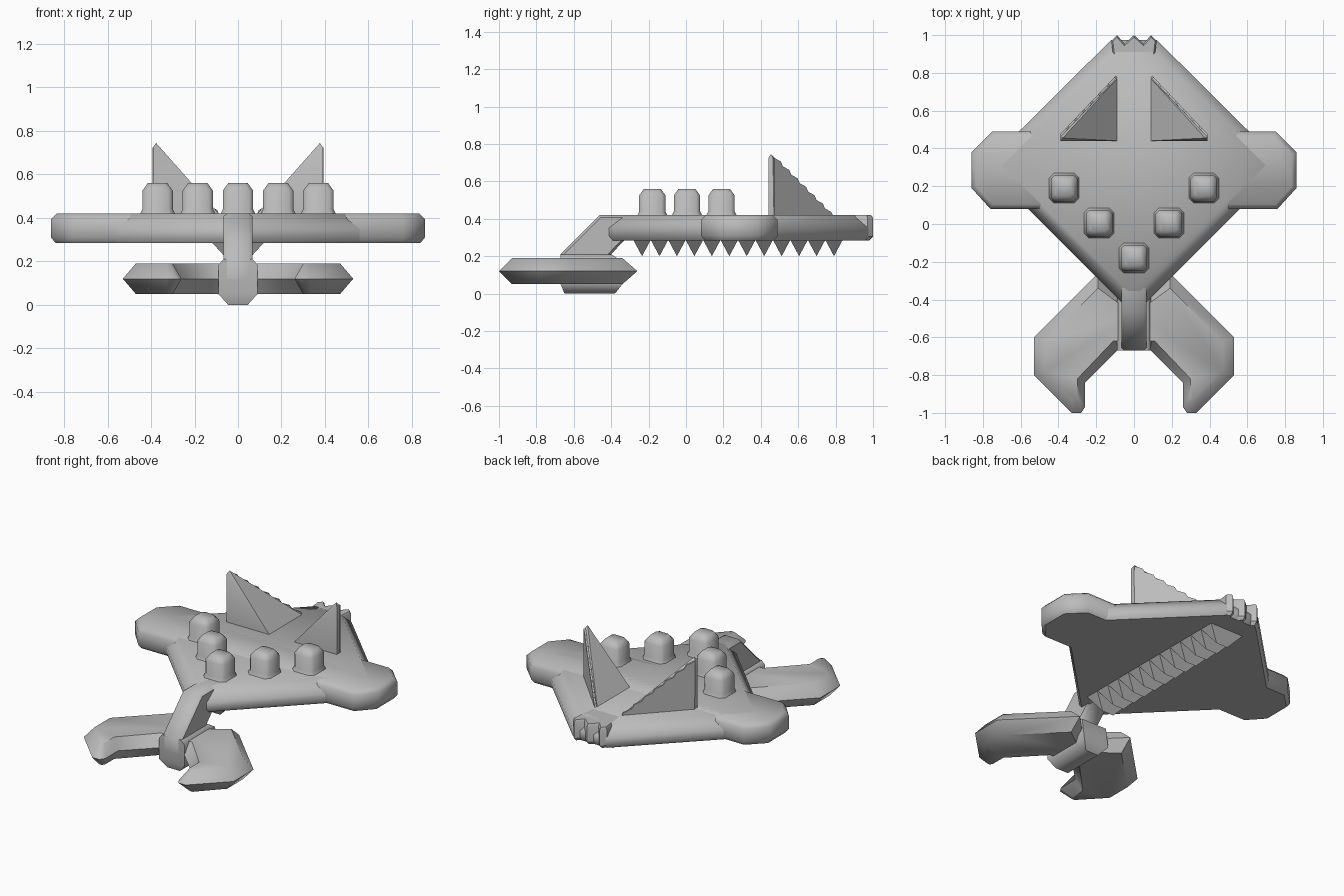
import bpy, bmesh, math
from mathutils import Vector

cube = bpy.data.objects.get("Cube")
if cube:
    bpy.data.objects.remove(cube, do_unlink=True)

grey = bpy.data.materials.new("plain_grey")
grey.use_nodes = True
COLOUR = (0.5, 0.5, 0.5, 1)
grey.diffuse_color = COLOUR
grey.node_tree.nodes["Principled BSDF"].inputs["Base Color"].default_value = COLOUR


def finish(name, bm, angle=50):
    bmesh.ops.recalc_face_normals(bm, faces=bm.faces[:])
    mesh = bpy.data.meshes.new(name)
    bm.to_mesh(mesh)
    bm.free()
    mesh.materials.append(grey)
    ob = bpy.data.objects.new(name, mesh)
    bpy.context.collection.objects.link(ob)
    bpy.ops.object.select_all(action='DESELECT')
    ob.select_set(True)
    bpy.context.view_layer.objects.active = ob
    bpy.ops.object.shade_smooth_by_angle(angle=math.radians(angle))
    return ob


def symmetric(half):
    """Complete a front-to-back half outline across x = 0."""
    return half + [(-x, y) for x, y in reversed(half) if x > 0]


def inset(points, d):
    """Mitred inset of a counter-clockwise outline."""
    out = []
    for i, p in enumerate(points):
        p = Vector(p)
        a = (p - Vector(points[i - 1])).normalized()
        b = (Vector(points[(i + 1) % len(points)]) - p).normalized()
        na, nb = Vector((-a.y, a.x)), Vector((-b.y, b.x))
        out.append(tuple(p + (na + nb) * d / (1 + na.dot(nb))))
    return out


def loft(name, layers, axis='Z', angle=50):
    """Skin stacked outlines; each layer is (outline, height)."""
    bm = bmesh.new()
    rings = []
    for outline, h in layers:
        rings.append([bm.verts.new((u, v, h) if axis == 'Z' else (h, u, v))
                      for u, v in outline])
    for lo, hi in zip(rings, rings[1:]):
        for i in range(len(lo)):
            j = (i + 1) % len(lo)
            bm.faces.new((lo[i], lo[j], hi[j], hi[i]))
    bm.faces.new(rings[0][::-1])
    bm.faces.new(rings[-1])
    return finish(name, bm, angle)


def hull(name, points):
    bm = bmesh.new()
    for p in points:
        bm.verts.new(p)
    bmesh.ops.convex_hull(bm, input=bm.verts[:])
    return finish(name, bm, 35)


def chamfered_square(r, c):
    return symmetric([(r - c, -r), (r, c - r), (r, r - c), (r - c, r)])


LOW, HIGH = 0.285, 0.42

# Diamond deck with broad sloping shoulders
deck = symmetric([(0.06, -0.42), (0.79, 0.31), (0.12, 0.975)])
loft("deck", [(inset(deck, 0.015), LOW), (deck, 0.31), (deck, 0.35),
              (inset(deck, 0.065), HIGH)])

# Cross bar with blunt wing ends
wing = symmetric([(0.76, 0.08), (0.86, 0.19), (0.86, 0.38), (0.75, 0.49)])
loft("wing_bar", [(inset(wing, 0.02), LOW), (wing, 0.31), (wing, 0.395),
                  (inset(wing, 0.025), HIGH)])

# Notched tail
tail = symmetric([(0.1, 0.8), (0.12, 0.97), (0.09, 1.0), (0.05, 0.955), (0, 1.0)])
loft("tail_notches", [(inset(tail, 0.015), LOW), (tail, 0.305), (tail, 0.405),
                      (inset(tail, 0.008), HIGH)], angle=35)

# Sloping neck, a side profile given width
neck = [(-0.67, 0.12), (-0.41, 0.12), (-0.41, 0.2), (-0.33, 0.285),
        (-0.25, 0.285), (-0.25, 0.42), (-0.46, 0.42), (-0.67, 0.21)]
slim = inset(neck, 0.012)
loft("neck", [(slim, -0.067), (neck, -0.05), (neck, 0.05), (slim, 0.067)], axis='X')

# Hub under the neck
def hub_ring(w, front, back):
    return [(-w, front), (w, front), (w, back), (-w, back)]

loft("hub", [(hub_ring(0.045, -0.65, -0.38), 0), (hub_ring(0.09, -0.67, -0.34), 0.05),
             (hub_ring(0.09, -0.67, -0.36), 0.185), (hub_ring(0.066, -0.67, -0.4), 0.21)])

# Pair of hooked claws with knife-shaped edges
edge = symmetric([(0, -0.67), (0.09, -0.67), (0.26, -0.84), (0.26, -0.97), (0.28, -1),
                  (0.33, -1), (0.53, -0.8), (0.53, -0.6), (0.19, -0.26), (0, -0.45)])
flat = symmetric([(0, -0.62), (0.11, -0.62), (0.3, -0.82), (0.3, -0.91), (0.31, -0.93),
                  (0.33, -0.93), (0.47, -0.78), (0.47, -0.62), (0.19, -0.34), (0, -0.48)])
loft("claws", [(flat, 0.05), (edge, 0.12), (flat, 0.19)])

# Five deck studs in a V
for i in range(-2, 3):
    x, y = 0.185 * i, -0.18 + 0.185 * abs(i)
    stud = loft(f"stud_{i + 3}", [
        (chamfered_square(0.085, 0.03), 0.41), (chamfered_square(0.07, 0.02), 0.44),
        (chamfered_square(0.07, 0.02), 0.525), (chamfered_square(0.045, 0.015), 0.56)])
    stud.location = (x, y, 0)

# Two corner fins, each with a stepped strip along its falling edge
STEPS = 7
for side, label in ((1, "left"), (-1, "right")):
    hull(label + "_fin", [(side * x, y, z) for x, y, z in (
        (0.39, 0.44, 0.41), (0.08, 0.44, 0.41), (0.08, 0.78, 0.41), (0.39, 0.47, 0.41),
        (0.39, 0.44, 0.725), (0.39, 0.465, 0.725), (0.377, 0.455, 0.745))])
    bm = bmesh.new()
    outline = [(1, 0.41), (0, 0.41)]
    for i in range(STEPS):
        a, b = i / STEPS, (i + 0.75) / STEPS
        outline += [(a, 0.725 - 0.315 * a), (b, 0.74 - 0.315 * b)]
    start, run = Vector((0.385, 0.465, 0)), Vector((-0.3, 0.315, 0))
    face = bm.faces.new([bm.verts.new(start + run * s + Vector((0, 0, z)))
                         for s, z in outline])
    grown = bmesh.ops.extrude_face_region(bm, geom=[face])["geom"]
    bmesh.ops.translate(bm, vec=(0.008, 0.008, 0),
                        verts=[v for v in grown if isinstance(v, bmesh.types.BMVert)])
    for v in bm.verts:
        v.co.x *= side
    finish(label + "_fin_steps", bm, 30)

# Row of keel teeth below the deck
PITCH = 0.0933
for i in range(12):
    y = -0.235 + PITCH * i
    hull(f"keel_tooth_{i + 1}", [(s * 0.12, y + e * PITCH / 2, 0.287)
                                 for s in (-1, 1) for e in (-1, 1)]
         + [(s * 0.04, y, 0.2) for s in (-1, 1)])
